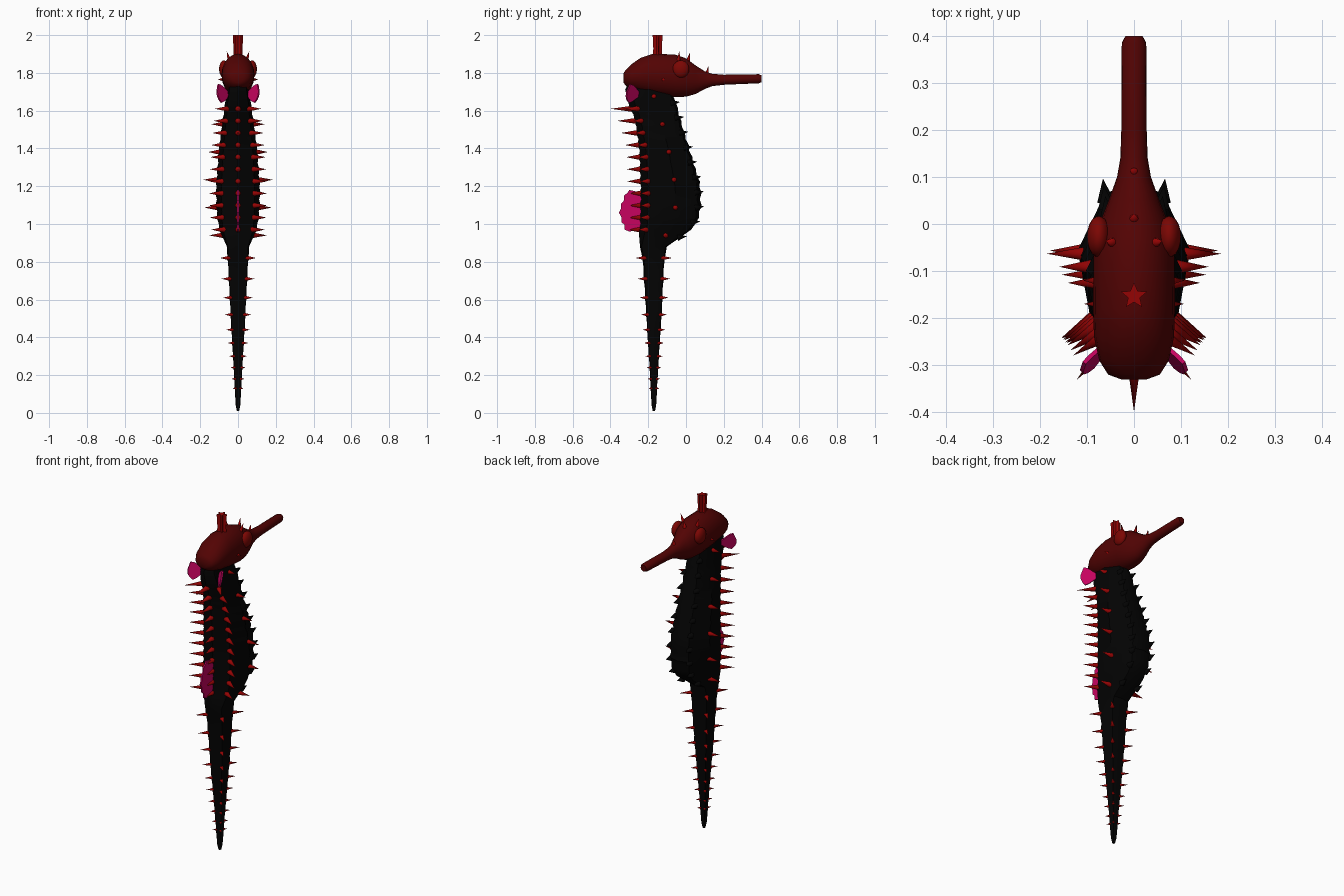
import bpy, bmesh, math
from mathutils import Vector

cube = bpy.data.objects.get("Cube")
if cube:
    bpy.data.objects.remove(cube)


def material(name, *rgb):
    mat = bpy.data.materials.new(name)
    mat.use_nodes = True
    mat.diffuse_color = (*rgb, 1)
    mat.node_tree.nodes["Principled BSDF"].inputs["Base Color"].default_value = (*rgb, 1)
    return mat


black = material("body black", .001, .001, .001)
maroon = material("head maroon", .085, .001, .001)
eye_red = material("eye red", .2, .002, .001)
red = material("spike red", .3, .001, .001)
pink = material("fin pink", .57, .001, .115)


def finish(bm, name, mat, angle=40):
    """Turn a bmesh into a named, coloured and shaded object."""
    bmesh.ops.recalc_face_normals(bm, faces=bm.faces)
    mesh = bpy.data.meshes.new(name)
    bm.to_mesh(mesh)
    bm.free()
    mesh.materials.append(mat)
    obj = bpy.data.objects.new(name, mesh)
    bpy.context.collection.objects.link(obj)
    bpy.ops.object.select_all(action='DESELECT')
    obj.select_set(True)
    bpy.context.view_layer.objects.active = obj
    bpy.ops.object.shade_smooth_by_angle(angle=math.radians(angle))
    return obj


def loft(name, rings, mat, angle=40):
    """Skin a list of equal-length closed rings and cap both ends."""
    bm = bmesh.new()
    loops = [[bm.verts.new(p) for p in ring] for ring in rings]
    for a, b in zip(loops, loops[1:]):
        for i in range(len(a)):
            j = (i + 1) % len(a)
            bm.faces.new((a[i], a[j], b[j], b[i]))
    bm.faces.new(loops[0])
    bm.faces.new(loops[-1])
    return finish(bm, name, mat, angle)


def spikes(name, items, mat=red):
    """Each item is base, tip, radius; all cones form one object."""
    bm = bmesh.new()
    for base, tip, radius in items:
        base, tip = Vector(base), Vector(tip)
        axis = tip - base
        turn = axis.to_track_quat('Z', 'Y').to_matrix().to_4x4()
        turn.translation = (base + tip) / 2
        bmesh.ops.create_cone(bm, cap_ends=True, segments=8, radius1=radius,
                              radius2=0, depth=axis.length, matrix=turn)
    return finish(bm, name, mat, 50)


def plate(name, outline, mat, thickness):
    """Thin slab from a planar outline."""
    bm = bmesh.new()
    face = bm.faces.new([bm.verts.new(p) for p in outline])
    face.normal_update()
    offset = face.normal * thickness
    bmesh.ops.translate(bm, vec=-offset / 2, verts=bm.verts)
    top = bmesh.ops.extrude_face_region(bm, geom=[face])["geom"]
    bmesh.ops.translate(bm, vec=offset, verts=[g for g in top if isinstance(g, bmesh.types.BMVert)])
    return finish(bm, name, mat, 30)


# Body profile: height, back y, belly y, side, back corner and belly corner half widths
PROFILE = [
    (1.78, -.29, -.11, .05, .04, .03), (1.71, -.322, -.08, .055, .045, .03),
    (1.64, -.305, -.052, .068, .055, .036), (1.55, -.272, -.028, .083, .065, .043),
    (1.4, -.25, .018, .102, .08, .052), (1.2, -.243, .078, .118, .09, .06),
    (1.08, -.245, .08, .116, .09, .06), (1, -.247, .055, .106, .085, .055),
    (.93, -.25, -.015, .085, .07, .05), (.88, -.245, -.1, .06, .055, .05),
    (.82, -.23, -.113, .055, .052, .052), (.5, -.21, -.13, .039, .037, .037),
    (.2, -.191, -.149, .021, .019, .019), (.04, -.182, -.158, .012, .01, .01),
    (.01, -.176, -.164, .006, .005, .005)]


def section(z):
    for a, b in zip(PROFILE, PROFILE[1:]):
        if z >= b[0]:
            t = (z - b[0]) / (a[0] - b[0])
            return [q + (p - q) * t for p, q in zip(a, b)][1:]
    return PROFILE[-1][1:]


def corners(z):
    """Back middle, back corner, side, belly corner and belly middle at a height."""
    back, belly, side, upper, lower = section(z)
    depth = belly - back
    inset = .13 if z > .88 else .06
    return [Vector(p) for p in (
        (0, back, z), (upper, back + depth * inset, z), (side, back + depth * .58, z),
        (lower, belly - depth * .05, z), (0, belly, z))]


def mirror(p, s):
    return Vector((p[0] * s, p[1], p[2]))


trunk_z = [1.61 - .064 * i for i in range(11)]
tail_z = [.82, .71, .61, .52, .44, .37, .3, .24, .18, .13]
crests = trunk_z + tail_z

# Ringed trunk and tail, pinched between plates
levels = [(1.78, 1), (1.71, 1), (.88, .98), (.04, 1), (.01, 1)]
levels += [(z, 1.02) for z in crests]
levels += [((a + b) / 2, .96) for a, b in zip(crests, crests[1:]) if a - b < .12]
rings = []
for z, scale in sorted(levels, reverse=True):
    half = corners(z)
    centre = (half[0] + half[4]) / 2
    ring = half + [mirror(p, -1) for p in half[3:0:-1]]
    rings.append([centre + (p - centre) * scale for p in ring])
loft("body_and_tail", rings, black, 35)

# Spikes on the back, the back corners and the sides
spikes("back_spikes", [
    (p + Vector((0, .015, 0)), p - Vector((0, .068 + .035 * max(0, p.z - 1.4) / .2, 0)), .017)
    for p in (corners(z)[0] for z in trunk_z)])
corner_spikes, side_spikes, tail_spikes, belly_spikes = [], [], [], []
for s in (1, -1):
    for z in trunk_z:
        p = corners(z)[1]
        out = Vector((.064, -.07 if z > 1.6 else -.04, 0))
        corner_spikes.append((mirror(p - out * .16, s), mirror(p + out, s), .016))
    for i in range(6):
        p = corners(1.675 - .147 * i)[2]
        reach = (.045, .055, .055, .07, .063, .066)[i]
        side_spikes.append((mirror(p - Vector((.012, 0, 0)), s),
                            mirror(p + Vector((reach, 0, 0)), s), .015))
    for z in tail_z:
        half = corners(z)
        centre = (half[0] + half[4]) / 2
        for p in (half[1], half[3]):
            out = p - centre
            tail_spikes.append((mirror(centre + out * .85, s),
                                mirror(centre + out * 1.85, s), .004 + out.x * .16))
    for i in range(10):
        p = corners(1.64 - .079 * i)[3]
        belly_spikes.append((mirror(p - Vector((0, .015, 0)), s),
                             mirror(p + Vector((.006, .033, .006)), s), .018))
spikes("back_corner_spikes", corner_spikes)
spikes("side_spikes", side_spikes)
spikes("tail_spikes", tail_spikes)
spikes("belly_spikes", belly_spikes, black)

# Head and snout: y, top, bottom, half width
HEAD = [
    (-.33, 1.8, 1.748, .028), (-.32, 1.815, 1.733, .055), (-.29, 1.845, 1.714, .074),
    (-.24, 1.88, 1.698, .085), (-.18, 1.9, 1.685, .087), (-.06, 1.898, 1.672, .086),
    (0, 1.877, 1.674, .074), (.05, 1.84, 1.688, .054), (.1, 1.808, 1.715, .036),
    (.14, 1.795, 1.73, .029), (.2, 1.79, 1.737, .027), (.385, 1.793, 1.745, .026),
    (.4, 1.787, 1.751, .018)]
turns = [math.tau * i / 20 for i in range(20)]
loft("head_and_snout", [
    [(w * math.cos(t), y, (hi + lo) / 2 + (hi - lo) / 2 * math.sin(t)) for t in turns]
    for y, hi, lo, w in HEAD], maroon, 50)

# Star-shaped crown
loft("crown", [
    [(-r * k * math.sin(math.tau * i / 10), -.153 + r * k * math.cos(math.tau * i / 10), z)
     for i in range(10) for k in [.45 if i % 2 else 1]]
    for z, r in ((1.87, .027), (1.93, .025), (2, .029))], red, 25)

# Head spikes
head_spikes = [((0, .01, 1.86), (0, .022, 1.91), .011), ((0, .11, 1.79), (0, .118, 1.835), .011)]
for s in (1, -1):
    head_spikes += [((s * .045, -.04, 1.865), (s * .06, -.035, 1.915), .011),
                    ((s * .07, -.12, 1.765), (s * .108, -.12, 1.765), .012)]
spikes("head_spikes", head_spikes)

for s, side in ((1, "left"), (-1, "right")):
    # Bulging eye
    bm = bmesh.new()
    bmesh.ops.create_uvsphere(bm, u_segments=20, v_segments=12, radius=1)
    bmesh.ops.scale(bm, vec=(.025, .044, .046), verts=bm.verts)
    bmesh.ops.translate(bm, vec=(s * .075, -.027, 1.82), verts=bm.verts)
    finish(bm, side + "_eye", eye_red, 60)

    # Fan-shaped cheek fin, leaning slightly
    fan = [(0, .015), (.045, .048), (.065, .052), (.075, .03), (.083, .012),
           (.083, -.012), (.075, -.03), (.06, -.046), (.04, -.04), (0, -.015)]
    plate(side + "_cheek_fin",
          [(s * (.055 + d * .66 + h * .15), -.253 - d * .75 + h * .13, 1.688 + h) for d, h in fan],
          pink, .009)

# Scalloped fin on the back
edge = [(-.23, 1.165), (-.3, 1.18), (-.31, 1.165), (-.328, 1.15), (-.328, 1.125), (-.345, 1.105),
        (-.345, 1.08), (-.355, 1.06), (-.342, 1.035), (-.342, 1.01), (-.325, .995),
        (-.325, .97), (-.3, .96), (-.23, .975)]
plate("back_fin", [(0, y, z) for y, z in edge], pink, .008)
